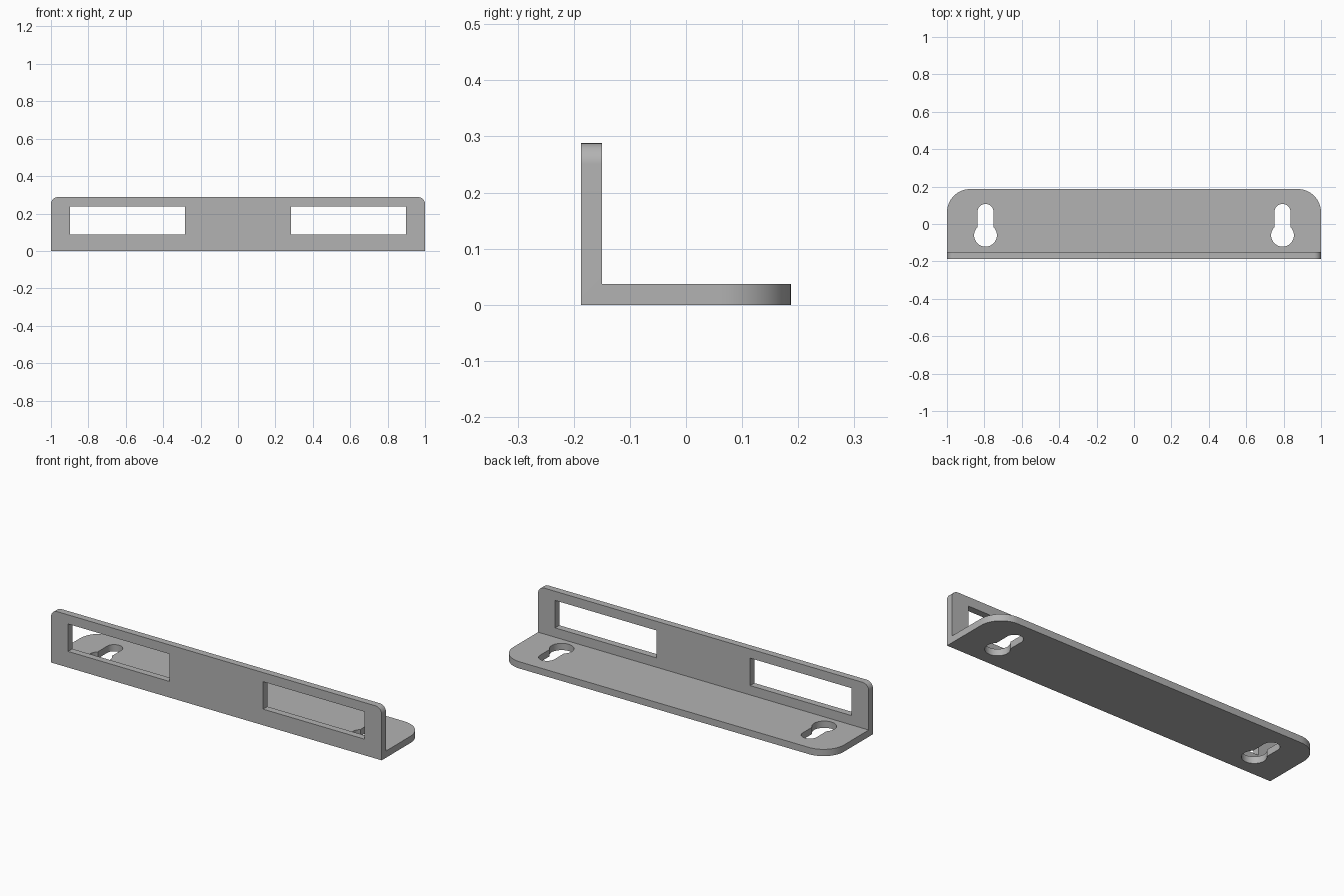
import bpy
import bmesh
from math import pi, sin, cos, radians
from mathutils import Vector

cube = bpy.data.objects.get("Cube")
if cube:
    bpy.data.objects.remove(cube, do_unlink=True)

# Overall sizes
HALF_X, HALF_Y, HEIGHT = 1.0, 0.187, 0.288
THICK = 0.037

metal = bpy.data.materials.new("satin grey metal")
metal.use_nodes = True
grey = (0.45, 0.45, 0.45, 1)
metal.diffuse_color = grey
metal.node_tree.nodes["Principled BSDF"].inputs["Base Color"].default_value = grey


def prism_mesh(points, sweep):
    """Closed prism from a planar outline, swept along a vector."""
    bm = bmesh.new()
    face = bm.faces.new([bm.verts.new(p) for p in points])
    swept = bmesh.ops.extrude_face_region(bm, geom=[face])["geom"]
    verts = [v for v in swept if isinstance(v, bmesh.types.BMVert)]
    bmesh.ops.translate(bm, verts=verts, vec=Vector(sweep))
    bmesh.ops.recalc_face_normals(bm, faces=bm.faces)
    return bm


def add_object(name, bm):
    mesh = bpy.data.meshes.new(name)
    bm.to_mesh(mesh)
    bm.free()
    mesh.materials.append(metal)
    obj = bpy.data.objects.new(name, mesh)
    bpy.context.collection.objects.link(obj)
    return obj


def arc(cx, cy, r, start, end, steps=24):
    angles = [radians(start + (end - start) * i / steps) for i in range(steps + 1)]
    return [(cx + r * cos(a), cy + r * sin(a)) for a in angles]


def round_edges(bm, test, radius):
    edges = [e for e in bm.edges if all(test(v.co) for v in e.verts)]
    bmesh.ops.bevel(bm, geom=edges, offset=radius, offset_type='OFFSET',
                    segments=16, profile=0.5, affect='EDGES')


# L-shaped body, swept along its length
inner = THICK - HALF_Y
section = [(-HALF_Y, 0), (HALF_Y, 0), (HALF_Y, THICK),
           (inner, THICK), (inner, HEIGHT), (-HALF_Y, HEIGHT)]
body = prism_mesh([(-HALF_X, y, z) for y, z in section], (2 * HALF_X, 0, 0))

# Rounded corners on the base flange and the upright flange
for side in (-1, 1):
    round_edges(body, lambda c: c.x * side > 0.999 and c.y > HALF_Y - 0.001, 0.125)
    round_edges(body, lambda c: c.x * side > 0.999 and c.z > HEIGHT - 0.001, 0.037)
bracket = add_object("angle_bracket", body)

# Window and keyhole cutters, on both sides
keyhole = arc(0, -0.06, 0.061, -226, 46) + arc(0, 0.064, 0.043, 0, 180)
cutters = []
for side, label in ((1, "left"), (-1, "right")):
    window = [(side * x, -0.3, z) for x, z in
              ((0.283, 0.088), (0.897, 0.088), (0.897, 0.238), (0.283, 0.238))]
    cutters.append(add_object(label + "_window_cutter", prism_mesh(window, (0, 0.2, 0))))
    slot = [(side * 0.794 + x, y, -0.1) for x, y in keyhole]
    cutters.append(add_object(label + "_keyhole_cutter", prism_mesh(slot, (0, 0, 0.2))))

for cutter in cutters:
    cutter.hide_render = True
    cut = bracket.modifiers.new(cutter.name, 'BOOLEAN')
    cut.operation = 'DIFFERENCE'
    cut.solver = 'EXACT'
    cut.object = cutter

# Bake the cuts and discard the cutters
bpy.ops.object.select_all(action='DESELECT')
bracket.select_set(True)
bpy.context.view_layer.objects.active = bracket
for name in [m.name for m in bracket.modifiers]:
    bpy.ops.object.modifier_apply(modifier=name)
for cutter in cutters:
    bpy.data.objects.remove(cutter, do_unlink=True)

bpy.ops.object.shade_smooth_by_angle(angle=pi / 6)
